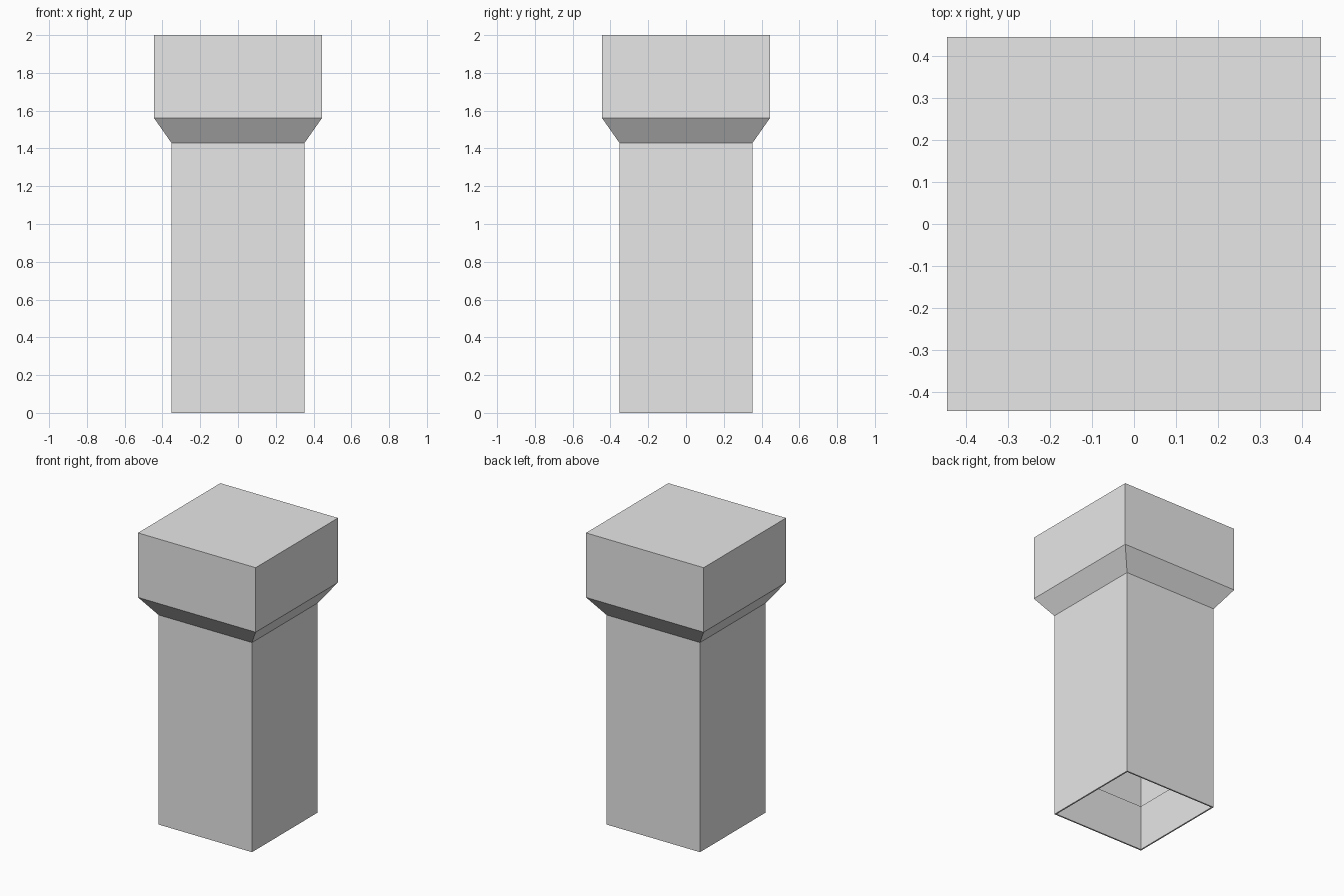
import bpy, bmesh

if "Cube" in bpy.data.objects:
    bpy.data.objects.remove(bpy.data.objects["Cube"])

grey = bpy.data.materials.new("light_grey")
grey.diffuse_color = (0.8, 0.8, 0.8, 1)
grey.use_nodes = True
grey.node_tree.nodes["Principled BSDF"].inputs["Base Color"].default_value = grey.diffuse_color

# Half width and height of each square ring, from the inner lip round to the cap
PROFILE = [(0.343, 0.31), (0.343, 0.0),                # inner lining of the hollow foot
           (0.353, 0.0), (0.353, 1.43),                # shaft
           (0.444, 1.56), (0.444, 2.0)]                # flare and square head


def square_ring(bm, half, z):
    return [bm.verts.new((sx * half, sy * half, z))
            for sx, sy in ((-1, -1), (1, -1), (1, 1), (-1, 1))]


# Hollow square pillar with a wider head
bm = bmesh.new()
rings = [square_ring(bm, h, z) for h, z in PROFILE]
for low, high in zip(rings, rings[1:]):
    for i in range(4):
        j = (i + 1) % 4
        bm.faces.new((low[i], low[j], high[j], high[i]))
bm.faces.new(rings[-1])                                # flat top

mesh = bpy.data.meshes.new("pillar")
bm.to_mesh(mesh)
bm.free()
mesh.materials.append(grey)
pillar = bpy.data.objects.new("pillar", mesh)
bpy.context.collection.objects.link(pillar)
